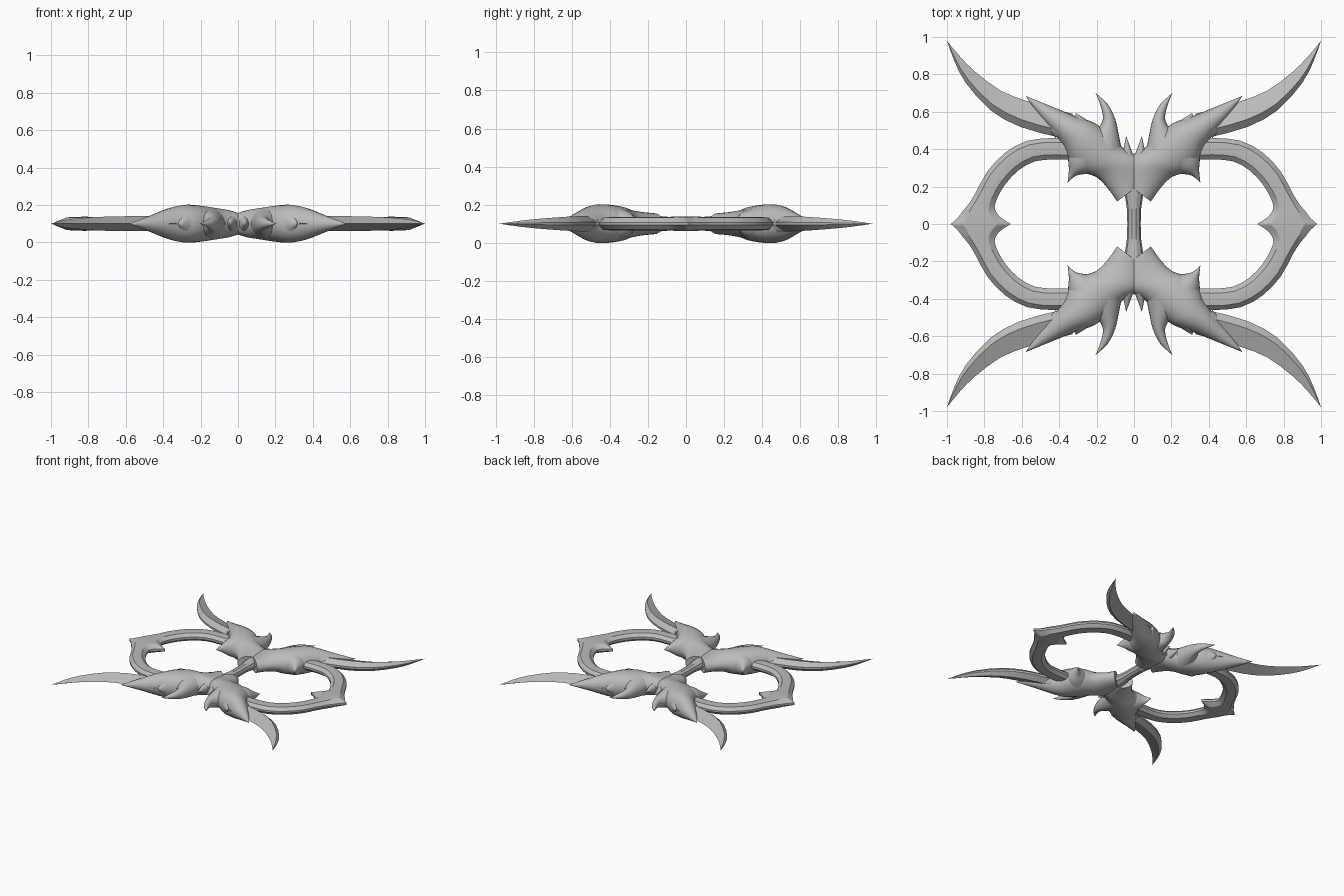
import bpy, bmesh, math
from mathutils import Vector

MID = 0.1  # height of the horizontal symmetry plane

steel = bpy.data.materials.new("steel_grey")
steel.diffuse_color = (0.5, 0.5, 0.5, 1)


def spline(rows, sub):
    """Smoothly refine rows of numbers, sub steps per span."""
    if sub < 2:
        return rows
    out = []
    for i in range(len(rows) - 1):
        p0, p1, p2, p3 = (rows[min(max(j, 0), len(rows) - 1)] for j in range(i - 1, i + 3))
        for k in range(sub):
            t = k / sub
            out.append([0.5 * (2 * b + (c - a) * t + (2 * a - 5 * b + 4 * c - d) * t * t
                               + (3 * b - a - 3 * c + d) * t ** 3)
                        for a, b, c, d in zip(p0, p1, p2, p3)])
    return out + [rows[-1]]


def loft(name, rows, profile, sub=1, angle=30, axes=(True, True), cap_end=True):
    """Skin a section along rows of (ax, ay, bx, by, half height), then mirror it."""
    bm = bmesh.new()
    rings = []
    for ax, ay, bx, by, h in spline(rows, sub):
        rings.append([bm.verts.new((ax + (bx - ax) * t, ay + (by - ay) * t, MID + h * s))
                      for t, s in profile])
    n = len(profile)
    for r, q in zip(rings, rings[1:]):
        for i in range(n):
            bm.faces.new((r[i], r[(i + 1) % n], q[(i + 1) % n], q[i]))
    bm.faces.new(rings[0])
    if cap_end:
        bm.faces.new(rings[-1])
    bmesh.ops.remove_doubles(bm, verts=bm.verts, dist=0.0005)
    bmesh.ops.recalc_face_normals(bm, faces=bm.faces)
    me = bpy.data.meshes.new(name)
    bm.to_mesh(me)
    bm.free()
    me.materials.append(steel)
    ob = bpy.data.objects.new(name, me)
    bpy.context.collection.objects.link(ob)
    bpy.ops.object.select_all(action='DESELECT')
    ob.select_set(True)
    bpy.context.view_layer.objects.active = ob
    bpy.ops.object.shade_smooth_by_angle(angle=math.radians(angle))
    mod = ob.modifiers.new("mirror", 'MIRROR')
    mod.use_axis = (axes[0], axes[1], False)
    return ob


# cross-sections: (position across, height factor)
OVAL = [(0.5 - 0.5 * math.cos(a), math.sin(a))
        for a in (2 * math.pi * i / 20 for i in range(20))]
BLADE = [(0, 0.2), (0.27, 1), (1, 0), (0.27, -1), (0, -0.2)]
BAND = [(0, 0.25), (0.22, 0.9), (0.5, 1), (0.8, 0.9), (1, 0.2),
        (1, -0.2), (0.8, -0.9), (0.5, -1), (0.22, -0.9), (0, -0.25)]

# grip bar between the two leaf clusters
loft("grip", [(-.036, 0, .036, 0, .036), (-.038, .08, .038, .08, .037),
              (-.05, .16, .05, .16, .045), (-.055, .23, .055, .23, .05)],
     OVAL[::2], 2, axes=(False, True), cap_end=False)

# long curved horn blades
loft("horn_blade", [(.33, .45, .33, .59, .04), (.41, .465, .45, .62, .04),
                    (.61, .52, .58, .66, .04), (.77, .61, .716, .715, .036),
                    (.90, .755, .85, .815, .026), (.96, .87, .93, .895, .015),
                    (1, .98, 1, .98, 0)], BLADE, 2, angle=20)

# side rings, flaring into a pointed barb at the outermost point
loft("side_ring", [(.30, .345, .30, .45, .035), (.42, .345, .42, .46, .035),
                   (.53, .335, .57, .445, .035), (.62, .285, .69, .38, .035),
                   (.69, .21, .785, .28, .035), (.73, .14, .845, .17, .035),
                   (.745, .095, .885, .105, .036), (.735, .06, .915, .07, .037),
                   (.70, .025, .945, .03, .038), (.657, 0, .98, 0, .038)],
     BAND, 2, angle=25, cap_end=False)

# thick main leaf from the grip to its long tip
loft("main_leaf", [(-.03, .21, .09, .12, .055), (-.05, .28, .14, .19, .062),
                   (-.04, .35, .20, .25, .075), (.05, .40, .28, .28, .09),
                   (.12, .47, .345, .34, .1), (.21, .54, .375, .41, .1),
                   (.31, .575, .425, .48, .082), (.42, .62, .50, .57, .045),
                   (.58, .685, .58, .685, 0)], OVAL, 3, angle=50)

# pointed lobes growing out of the main leaf
LOBES = {
    "inner_lobe": [(.19, .29, .34, .41, .085), (.25, .27, .352, .35, .065),
                   (.31, .258, .348, .29, .035), (.355, .222, .355, .222, 0)],
    "tall_lobe": [(.06, .37, .27, .45, .085), (.08, .47, .215, .49, .065),
                  (.10, .56, .168, .55, .042), (.14, .64, .175, .62, .022),
                  (.205, .70, .205, .70, 0)],
    "short_lobe": [(.17, .49, .33, .49, .085), (.235, .545, .33, .55, .05),
                   (.31, .592, .31, .592, 0)],
    "centre_lobe": [(-.02, .31, .08, .36, .055), (.008, .38, .06, .39, .035),
                    (.042, .47, .042, .47, 0)],
    "tip_barb": [(.36, .56, .42, .46, .06), (.43, .57, .48, .525, .035),
                 (.555, .625, .555, .625, 0)],
}
for name, rows in LOBES.items():
    loft(name, rows, OVAL, 3, angle=50)
